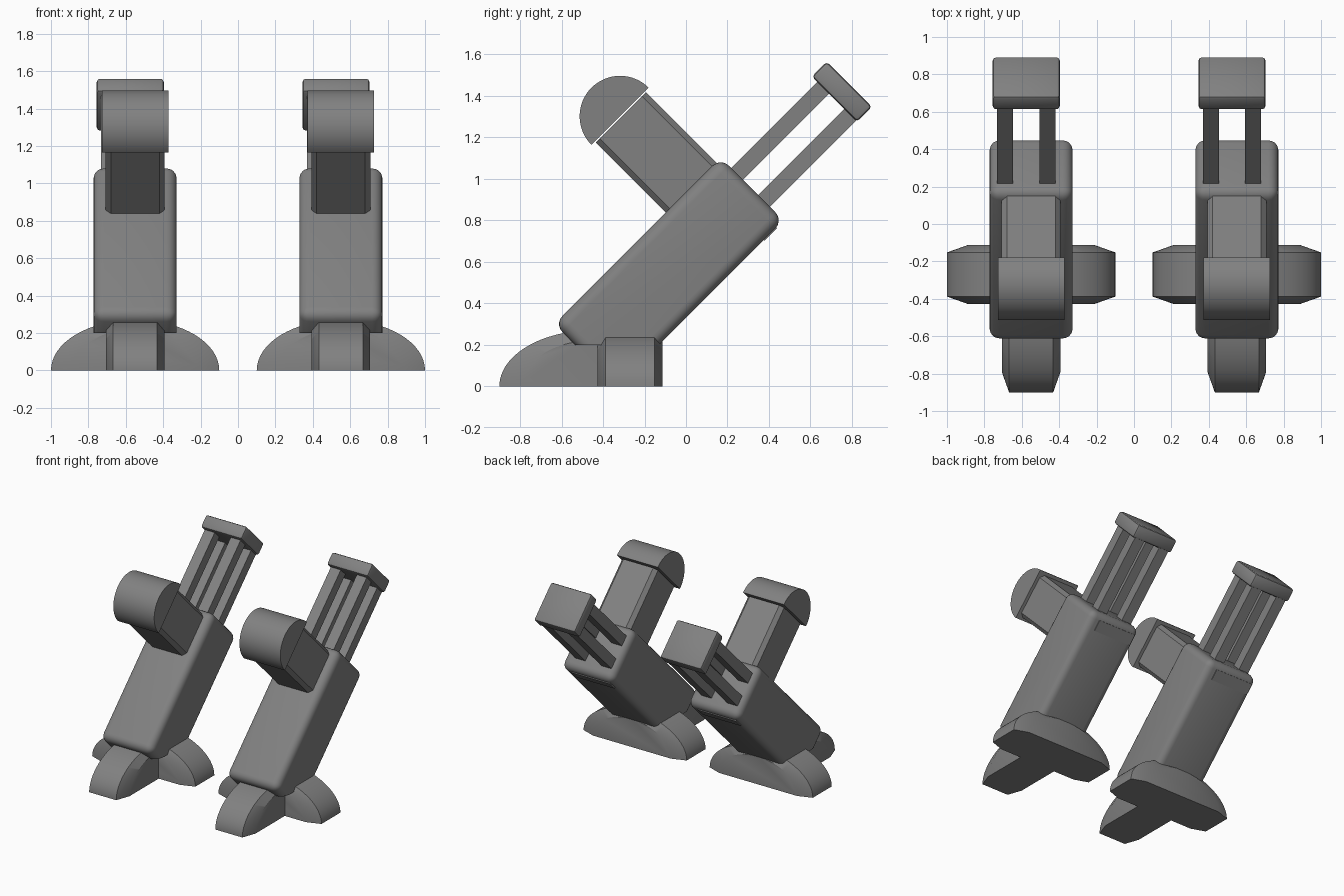
import bpy, bmesh, math
from mathutils import Matrix, Vector

cube = bpy.data.objects.get("Cube")
if cube:
    bpy.data.objects.remove(cube, do_unlink=True)

grey = bpy.data.materials.new("plain_grey")
grey.use_nodes = True
COLOUR = (0.22, 0.22, 0.22, 1)
grey.diffuse_color = COLOUR
grey.node_tree.nodes["Principled BSDF"].inputs["Base Color"].default_value = COLOUR

ROOT2 = math.sqrt(2)
TILT = Matrix.Rotation(math.radians(-45), 4, "X")


def finish(bm, name):
    bmesh.ops.recalc_face_normals(bm, faces=bm.faces)
    mesh = bpy.data.meshes.new(name)
    bm.to_mesh(mesh)
    bm.free()
    mesh.materials.append(grey)
    obj = bpy.data.objects.new(name, mesh)
    bpy.context.collection.objects.link(obj)
    bpy.ops.object.select_all(action="DESELECT")
    obj.select_set(True)
    bpy.context.view_layer.objects.active = obj
    bpy.ops.object.shade_smooth_by_angle(angle=math.radians(30))
    return obj


def tilted_box(name, x, width, along, across, bevel=0, segments=1, axis=None, floor=None):
    """Box leaning 45 degrees: along spans y+z, across spans z-y."""
    bm = bmesh.new()
    bmesh.ops.create_cube(bm, size=1)
    size = (width, (across[1] - across[0]) / ROOT2, (along[1] - along[0]) / ROOT2)
    bmesh.ops.scale(bm, vec=size, verts=bm.verts)
    if bevel:
        edges = [e for e in bm.edges if axis is None
                 or abs((e.verts[0].co - e.verts[1].co).normalized()[axis]) > 0.9]
        bmesh.ops.bevel(bm, geom=edges, offset=bevel, segments=segments,
                        profile=0.5, affect="EDGES")
    a, c = sum(along) / 2, sum(across) / 2
    place = Matrix.Translation((x, (a - c) / 2, (a + c) / 2)) @ TILT
    bmesh.ops.transform(bm, matrix=place, verts=bm.verts)
    if floor is not None:
        bmesh.ops.bisect_plane(bm, geom=bm.verts[:] + bm.edges[:] + bm.faces[:],
                               plane_co=(0, 0, floor), plane_no=(0, 0, -1),
                               clear_outer=True)
        rim = [e for e in bm.edges if e.is_boundary]
        bmesh.ops.contextual_create(bm, geom=rim)
    return finish(bm, name)


def loft(name, rings, matrix):
    """Skin matching closed outlines and cap both ends."""
    bm = bmesh.new()
    loops = [[bm.verts.new(matrix @ Vector(p)) for p in ring] for ring in rings]
    for one, two in zip(loops, loops[1:]):
        for i in range(len(one)):
            j = (i + 1) % len(one)
            bm.faces.new((one[i], one[j], two[j], two[i]))
    bm.faces.new(loops[0])
    bm.faces.new(loops[-1])
    return finish(bm, name)


def toe_rings(sweep, tail=None):
    """Elliptical dome outlines, shrunk on the two outer sides for a chamfer."""
    rings = []
    for side, length, height in ((-0.157, 0.34, 0.22), (-0.118, 0.45, 0.27),
                                 (0.118, 0.45, 0.27), (0.157, 0.34, 0.22)):
        steps = 32
        ring = []
        for i in range(steps + 1):
            t = sweep * i / steps
            ring.append((length * math.cos(t), side, height * math.sin(t)))
        if tail:
            ring += [(tail, side, height), (tail, side, 0)]
        rings.append(ring)
    return rings


for label, x in (("right", -0.55), ("left", 0.55)):
    # Foot: a wide cross dome and a forward toe
    loft(label + "_foot_cross", toe_rings(math.pi), Matrix.Translation((x, -0.27, 0)))
    loft(label + "_foot_toe", toe_rings(math.pi / 2, -0.18),
         Matrix.Translation((x, -0.45, 0)) @ Matrix.Rotation(-math.pi / 2, 4, "Z"))

    # Rounded main body, cut flat above the foot
    tilted_box(label + "_body", x, 0.445, (-0.335, 1.27), (0.33, 0.935),
               0.055, 5, floor=0.2)

    # Forward arm with chamfered long edges and a half-round head
    tilted_box(label + "_arm", x, 0.315, (0.74, 1.225), (0.7, 1.61), 0.028, 1, axis=1)
    arc = [(0.195 * math.cos(math.pi * i / 32), 0.195 * math.sin(math.pi * i / 32))
           for i in range(33)]
    head = [[(s * 0.178, -r, h) for h, r in arc] for s in (-1, 1)]
    loft(label + "_arm_head", head, Matrix.Translation((x, -0.318, 1.302)) @ TILT)

    # Four rods carrying an end block, with their mounting plate at the back
    rod_x = x - 0.026
    for row, across in (("lower", (0.46, 0.575)), ("upper", (0.72, 0.835))):
        for s, side in ((-1, "outer_rod"), (1, "inner_rod")):
            tilted_box(f"{label}_{row}_{side}", rod_x + s * 0.113, 0.086,
                       (1.1, 2.15), across)
    tilted_box(label + "_end_block", rod_x, 0.36, (2.1, 2.245), (0.45, 0.887), 0.018, 2)
    tilted_box(label + "_mount_plate", rod_x, 0.33, (1.08, 1.2), (0.322, 0.335))
